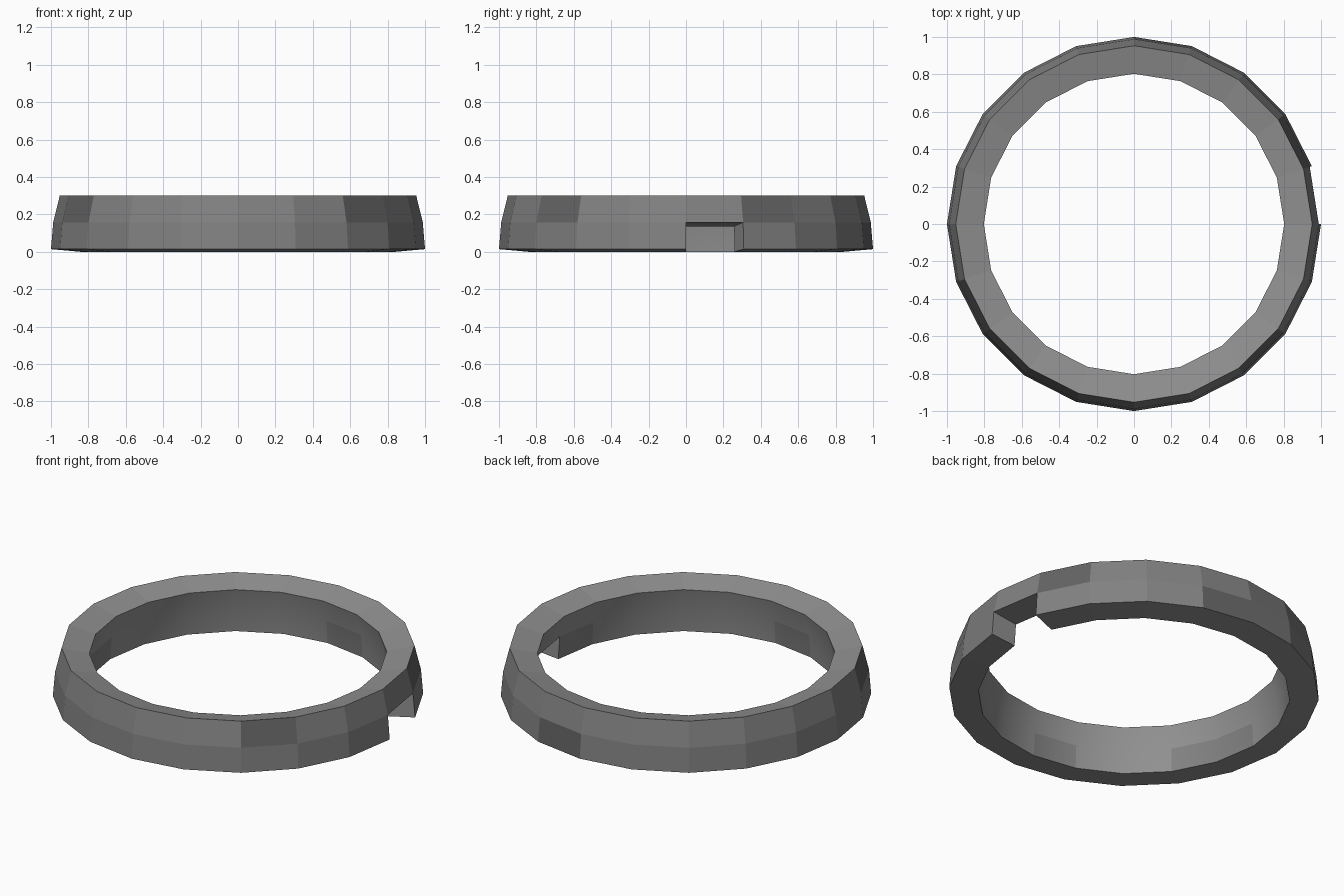
import bpy, bmesh, math

if "Cube" in bpy.data.objects:
    bpy.data.objects.remove(bpy.data.objects["Cube"])

SIDES = 20
GAP = 0  # lower-course block left out, from 0 to 18 degrees
# (radius, height) of each joint, from the ground up
OUTER = [(1.0, 0.014), (0.988, 0.157), (0.953, 0.30)]
INNER = [(0.842, 0.0), (0.832, 0.136), (0.803, 0.265)]
# Darker stones, as (course, sector), outside and inside
DARK_OUT = {(1, 1), (1, 11), (1, 17), (0, 4)}
DARK_IN = {(0, 4), (0, 10), (0, 11), (0, 14), (0, 19)}

bm = bmesh.new()
STONE, WEATHERED, DARK = range(3)


def ring(r, z):
    step = 2 * math.pi / SIDES
    return [bm.verts.new((r * math.cos(i * step), r * math.sin(i * step), z))
            for i in range(SIDES)]


out = [ring(*p) for p in OUTER]
inn = [ring(*p) for p in INNER]


def face(*verts, smooth=False, mat=STONE):
    f = bm.faces.new(verts)
    f.smooth = smooth
    f.material_index = mat


# Two courses of blocks, leaning inward like the foot of a dome
for i in range(SIDES):
    j = (i + 1) % SIDES
    for k in range(2):
        if k == 0 and i == GAP:
            continue
        face(out[k][i], out[k][j], out[k + 1][j], out[k + 1][i],
             mat=DARK if (k, i) in DARK_OUT else WEATHERED)
        face(inn[k][j], inn[k][i], inn[k + 1][i], inn[k + 1][j], smooth=True,
             mat=WEATHERED if (k, i) in DARK_IN else STONE)
    face(out[2][i], out[2][j], inn[2][j], inn[2][i])
    b = 1 if i == GAP else 0
    face(inn[b][i], inn[b][j], out[b][j], out[b][i])

# Side walls of the opening
for i in (GAP, GAP + 1):
    face(out[0][i], out[1][i], inn[1][i], inn[0][i])

bmesh.ops.recalc_face_normals(bm, faces=bm.faces)
mesh = bpy.data.meshes.new("block_ring_wall")
bm.to_mesh(mesh)
bm.free()

# Dark grey stone shades
for name, v in (("stone", 0.28), ("weathered_stone", 0.22), ("dark_stone", 0.13)):
    m = bpy.data.materials.new(name)
    m.diffuse_color = (v, v, v, 1)
    m.use_nodes = True
    m.node_tree.nodes["Principled BSDF"].inputs["Base Color"].default_value = m.diffuse_color
    mesh.materials.append(m)

wall = bpy.data.objects.new("block_ring_wall", mesh)
bpy.context.collection.objects.link(wall)
